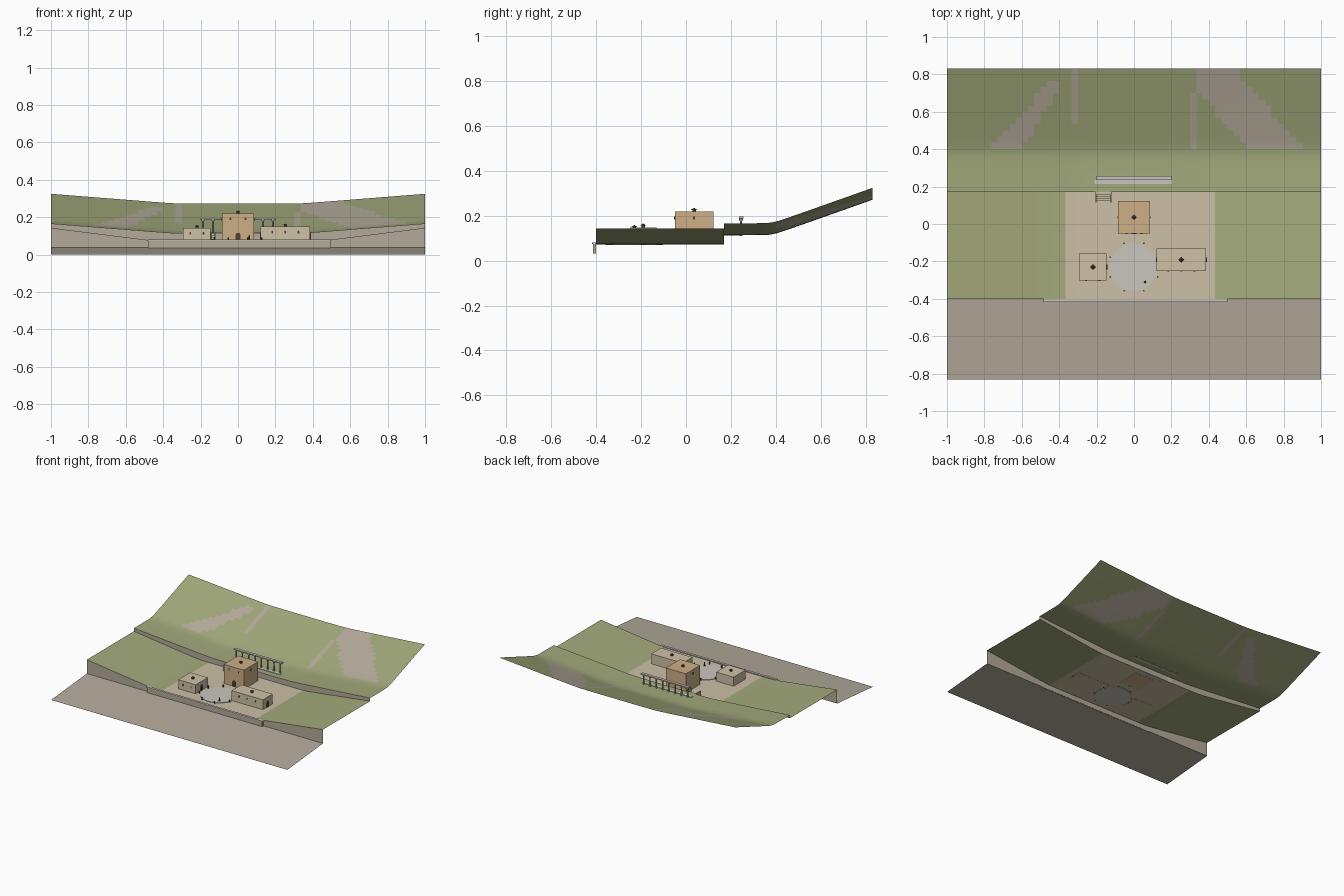
import bpy, bmesh, math
from mathutils import Matrix

if "Cube" in bpy.data.objects:
    bpy.data.objects.remove(bpy.data.objects["Cube"])

def mat(name, r, g, b):
    m = bpy.data.materials.new(name)
    m.diffuse_color = [(c / 255) ** 2.2 for c in (r, g, b)] + [1]
    m.use_nodes = True
    m.node_tree.nodes["Principled BSDF"].inputs["Base Color"].default_value = m.diffuse_color
    return m

GRASS = mat("grass", 163, 170, 124)
HILL = mat("hill_grass", 160, 168, 122)
EARTH = mat("earth", 178, 168, 153)
ROCK = mat("scree", 180, 170, 155)
COURT = mat("courtyard", 203, 190, 165)
WALL = mat("stone_wall", 178, 168, 152)
PALE = mat("pale_stone", 200, 197, 188)
PLASTER = mat("plaster", 205, 192, 165)
OCHRE = mat("ochre_plaster", 204, 174, 134)
DARK = mat("dark_wood", 85, 68, 55)

def finish(name, bm, mats):
    me = bpy.data.meshes.new(name)
    bm.to_mesh(me)
    bm.free()
    for m in mats:
        me.materials.append(m)
    ob = bpy.data.objects.new(name, me)
    bpy.context.collection.objects.link(ob)
    return ob

def sheet(name, nx, ny, pos, mats, pick=lambda x, y: 0, smooth=True):
    """Open grid surface; pos(u, v) gives the point, pick chooses a material."""
    bm = bmesh.new()
    rows = [[bm.verts.new(pos(i / nx, j / ny)) for i in range(nx + 1)] for j in range(ny + 1)]
    for j in range(ny):
        for i in range(nx):
            f = bm.faces.new((rows[j][i], rows[j][i + 1], rows[j + 1][i + 1], rows[j + 1][i]))
            c = f.calc_center_median()
            f.material_index = pick(c.x, c.y)
            f.smooth = smooth
    return finish(name, bm, mats)

def add_box(bm, x0, x1, y0, y1, z0, z1):
    m = Matrix.Translation(((x0 + x1) / 2, (y0 + y1) / 2, (z0 + z1) / 2))
    bmesh.ops.create_cube(bm, size=1, matrix=m @ Matrix.Diagonal((x1 - x0, y1 - y0, z1 - z0, 1)))

def add_cone(bm, x, y, z0, z1, r0, r1, n=10):
    bmesh.ops.create_cone(bm, cap_ends=True, segments=n, radius1=r0, radius2=r1, depth=z1 - z0,
                          matrix=Matrix.Translation((x, y, (z0 + z1) / 2)))

def box(name, m, *dims):
    bm = bmesh.new()
    add_box(bm, *dims)
    return finish(name, bm, [m])

# Ground profile: flat valley floor with rising sides
def rise(x, flat):
    t = (abs(x) - flat) / (1 - flat)
    return (t + math.sqrt(t * t + 0.004)) / 2 if abs(x) > flat - 0.15 else 0.0

def low(x):
    return 0.073 + 0.07 * rise(x, 0.45)

def high(x, y):
    t = y - 0.385
    return 0.113 + 0.053 * rise(x, 0.33) + 0.355 * (t + math.sqrt(t * t + 0.0006)) / 2

def scree(x, y):
    if y < 0.4:
        return 0
    t = (y - 0.4) / 0.43
    left = y < 0.77 and -0.77 + 0.38 * t < x < min(-0.60 + 0.26 * t, -0.40)
    right = max(0.60 - 0.36 * t, 0.333) < x < 0.90 - 0.36 * t
    strips = (-0.334 < x < -0.3 and y > 0.54) or (0.3 < x < 0.334 and y < 0.7)
    return int(left or right or strips)

F, S, B, E = -0.40, 0.17, 0.832, -0.832
sheet("front_ground", 4, 4, lambda u, v: (2 * u - 1, E + (F - E) * v, 0.037 * v), [EARTH])
sheet("front_bank", 60, 1, lambda u, v: (2 * u - 1, F, 0.037 + (low(2 * u - 1) - 0.037) * v), [WALL])
sheet("lower_terrace", 60, 17, lambda u, v: (2 * u - 1, F + (S - F) * v, low(2 * u - 1)),
      [GRASS, COURT], lambda x, y: int(-0.367 < x < 0.433))
sheet("step_wall", 60, 1, lambda u, v: (2 * u - 1, S, low(2 * u - 1) * (1 - v) + high(2 * u - 1, S) * v), [WALL])
sheet("upper_terrace", 60, 20, lambda u, v: (2 * u - 1, S + (B - S) * v, high(2 * u - 1, S + (B - S) * v)),
      [HILL, ROCK], scree)

# Front retaining wall with coping
box("retaining_wall", WALL, -0.48, 0.495, -0.414, -0.401, 0.033, 0.074)
box("wall_coping", PALE, -0.485, 0.5, -0.418, -0.4, 0.074, 0.08)

# Buildings, each with arched doors, windows and a roof vent
G = 0.072

def opening(bm, cx, cy, z, w, h, side):
    """Arched panel standing slightly proud of a wall; side is its turn around z."""
    pts = [(-w / 2, 0), (w / 2, 0)] + [
        (w / 2 * math.cos(a * math.pi / 6), h - w / 2 + w / 2 * math.sin(a * math.pi / 6)) for a in range(7)]
    m = Matrix.Translation((cx, cy, z)) @ Matrix.Rotation(side, 4, 'Z')
    vs = [bm.verts.new((p[0], -0.003, p[1])) for p in pts]
    f = bm.faces.new(vs)
    ext = bmesh.ops.extrude_face_region(bm, geom=[f])["geom"]
    new = [g for g in ext if isinstance(g, bmesh.types.BMVert)]
    bmesh.ops.translate(bm, verts=new, vec=(0, 0.006, 0))
    bmesh.ops.transform(bm, matrix=m, verts=vs + new)

def building(name, m, x0, x1, y0, y1, top, doors, windows):
    box(name + "_walls", m, x0, x1, y0, y1, G, top)
    cx, cy = (x0 + x1) / 2, (y0 + y1) / 2
    walls = {"front": (cx, y0, 0), "right": (x1, cy, math.pi / 2),
             "back": (cx, y1, math.pi), "left": (x0, cy, -math.pi / 2)}
    bm = bmesh.new()
    for w in doors:
        x, y, a = walls[w]
        opening(bm, x, y, G, 0.026, 0.045, a)
    for w, off in windows:
        x, y, a = walls[w]
        opening(bm, x + off * math.cos(a), y + off * math.sin(a), top - 0.035, 0.009, 0.014, a)
    finish(name + "_openings", bm, [DARK])
    bm = bmesh.new()
    add_box(bm, cx - 0.008, cx + 0.008, cy - 0.008, cy + 0.008, top, top + 0.008)
    add_cone(bm, cx, cy, top + 0.008, top + 0.017, 0.014, 0, 4)
    finish(name + "_roof_vent", bm, [DARK])

building("main_hall", OCHRE, -0.085, 0.085, -0.05, 0.122, 0.219, ["front"],
         [("front", -0.04), ("front", 0.04), ("left", 0), ("right", 0)])
building("west_house", PLASTER, -0.293, -0.146, -0.303, -0.157, 0.142, ["right"],
         [("front", -0.035), ("front", 0.035)])
building("east_house", PLASTER, 0.12, 0.386, -0.25, -0.132, 0.149, ["left", "right"],
         [("front", -0.07), ("front", 0), ("front", 0.07)])

# Round plaza with a ring of posts and one figure-like marker
bm = bmesh.new()
add_cone(bm, 0, -0.23, 0.07, 0.0765, 0.128, 0.128, 40)
finish("round_plaza", bm, [PALE])
bm = bmesh.new()
for k in range(8):
    a = math.radians(22.5 + 45 * k)
    add_cone(bm, 0.138 * math.cos(a), -0.23 + 0.138 * math.sin(a), G, 0.092, 0.004, 0.004, 8)
finish("plaza_posts", bm, [DARK])
bm = bmesh.new()
add_cone(bm, 0.06, -0.31, 0.075, 0.097, 0.006, 0.003, 8)
bmesh.ops.create_icosphere(bm, subdivisions=1, radius=0.005, matrix=Matrix.Translation((0.06, -0.31, 0.1)))
finish("plaza_marker", bm, [DARK])

# Colonnade on the upper terrace
bm = bmesh.new()
for k in range(8):
    x = -0.187 + 0.0534 * k
    add_cone(bm, x, 0.245, 0.11, 0.175, 0.006, 0.005)
    add_cone(bm, x, 0.245, 0.175, 0.188, 0.005, 0.010)
finish("colonnade_columns", bm, [WALL])
box("colonnade_beam", PALE, -0.204, 0.204, 0.236, 0.257, 0.188, 0.196)
box("colonnade_paving", PALE, -0.21, 0.204, 0.215, 0.234, 0.112, 0.117)

# Stair from the courtyard to the upper terrace
bm = bmesh.new()
for k in range(4):
    add_box(bm, -0.2, -0.125, 0.122 + 0.012 * k, S, G + 0.01 * k, G + 0.01 * (k + 1))
finish("stair_steps", bm, [COURT])
bm = bmesh.new()
for x in (-0.203, -0.122):
    add_box(bm, x - 0.003, x + 0.003, 0.115, S, G, 0.118)
finish("stair_side_walls", bm, [WALL])
